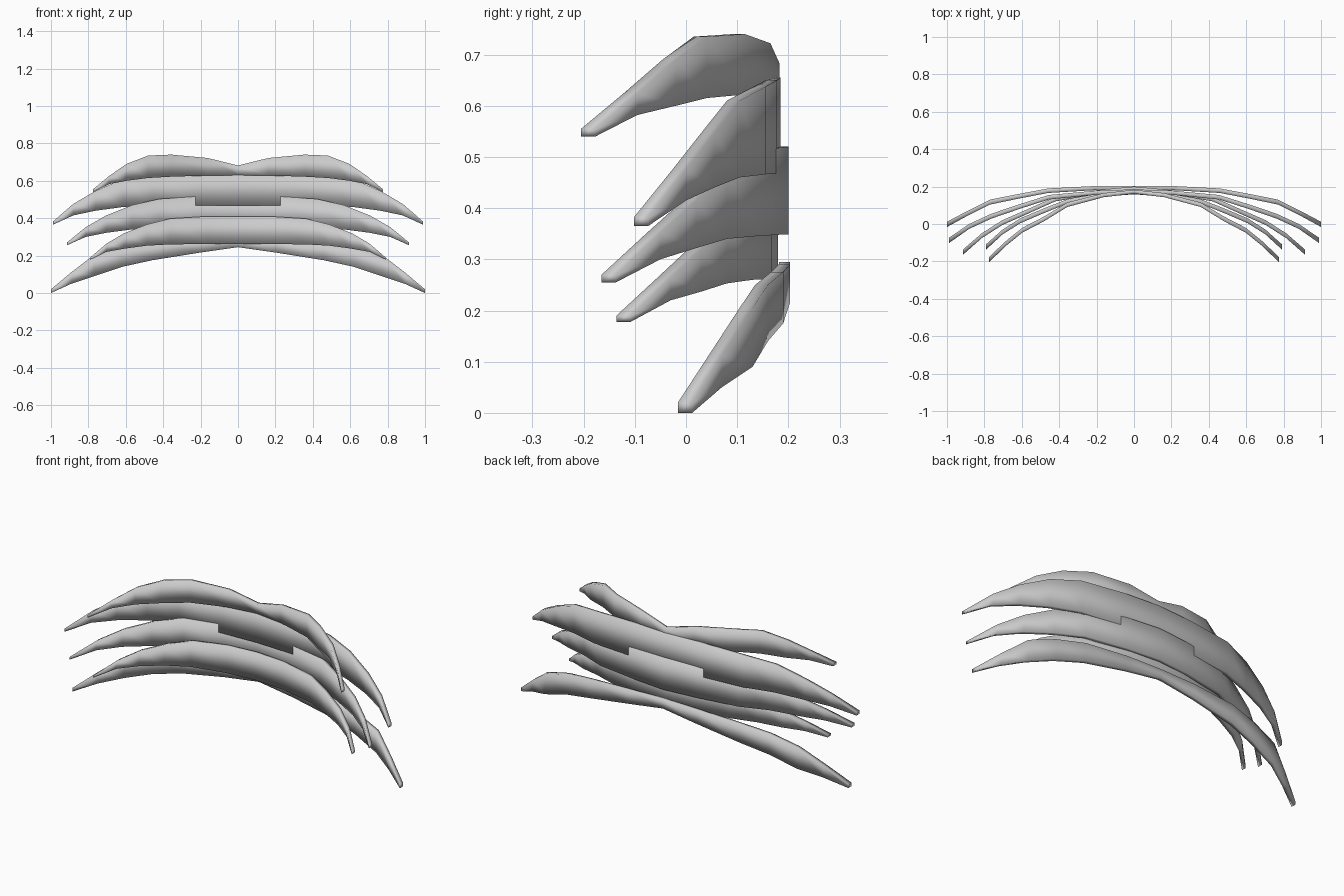
import bpy, bmesh

# Shared stations along each half blade (fraction of half width) and wall thickness there
STATIONS = [0, 0.21, 0.46, 0.62, 0.77, 0.89, 1]
THICK = [0.021, 0.022, 0.024, 0.025, 0.026, 0.026, 0.028]

# half width, outer y, top z, bottom z
BLADES = {
    "bottom_blade": (1.0, [.203, .203, .190, .160, .130, .070, .012],
                     [.295, .290, .275, .250, .204, .112, .020],
                     [.245, .215, .175, .140, .090, .050, 0]),
    "lower_blade": (.79, [.180, .168, .130, .080, .030, -.030, -.108],
                    [.410, .410, .398, .366, .320, .264, .190],
                    [.262, .262, .260, .253, .237, .220, .178]),
    "middle_blade": (.915, [.200, .182, .145, .080, .020, -.050, -.137],
                     [.520, .518, .503, .470, .415, .352, .270],
                     [.348, .348, .346, .340, .322, .300, .255]),
    "upper_blade": (.99, [.185, .178, .155, .105, .055, 0, -.074],
                    [.655, .650, .637, .610, .546, .476, .382],
                    [.468, .468, .466, .460, .440, .415, .365]),
    "top_blade": (.775, [.183, .165, .115, .040, -.020, -.095, -.177],
                  [.682, .722, .740, .735, .690, .625, .555],
                  [.630, .628, .622, .615, .600, .582, .540]),
}


def make_blade(name, half, ys, tops, bottoms):
    bm = bmesh.new()
    rows = [(f * half, y, y - t, a, b)
            for f, t, y, a, b in zip(STATIONS, THICK, ys, tops, bottoms)]
    rows = [(-r[0], *r[1:]) for r in rows[:0:-1]] + rows
    rings = [[bm.verts.new(p) for p in ((x, yo, b), (x, yo, a), (x, yi, a), (x, yi, b))]
             for x, yo, yi, a, b in rows]
    for r, s in zip(rings, rings[1:]):
        for i in range(4):
            j = (i + 1) % 4
            bm.faces.new((r[i], r[j], s[j], s[i]))
    bm.faces.new(rings[0])
    bm.faces.new(rings[-1][::-1])
    bmesh.ops.recalc_face_normals(bm, faces=bm.faces)
    for f in bm.faces:
        f.smooth = True
    mesh = bpy.data.meshes.new(name)
    bm.to_mesh(mesh)
    bm.free()
    bpy.context.collection.objects.link(bpy.data.objects.new(name, mesh))


# Five curved blades stacked from bottom to top
for name, data in BLADES.items():
    make_blade(name, *data)
